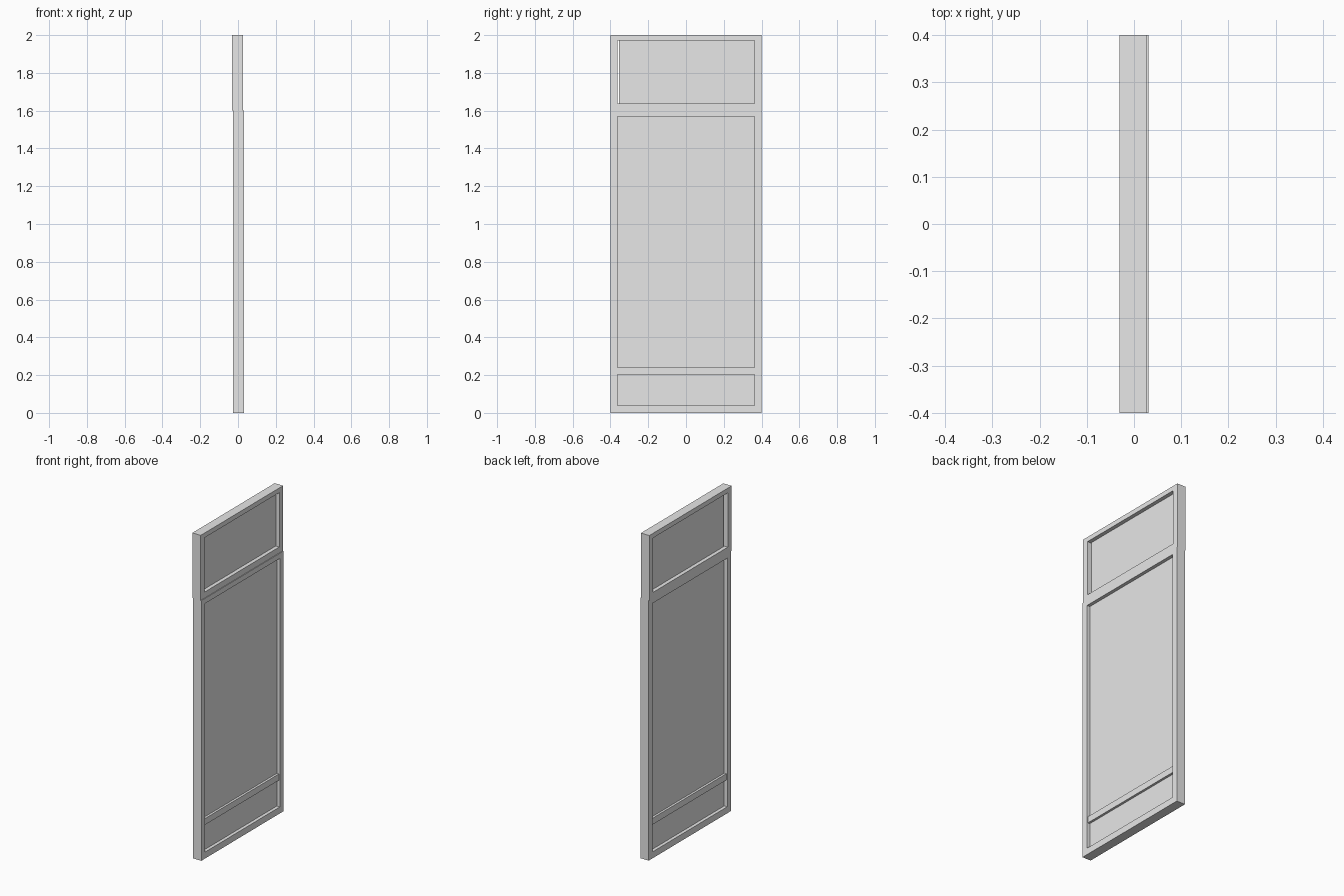
import bpy
import bmesh

cube = bpy.data.objects.get("Cube")
if cube:
    bpy.data.objects.remove(cube, do_unlink=True)

# Single plain grey material
grey = bpy.data.materials.new("plain_grey")
grey.use_nodes = True
colour = (0.8, 0.8, 0.8, 1)
grey.diffuse_color = colour
grey.node_tree.nodes["Principled BSDF"].inputs["Base Color"].default_value = colour


def finish(name, bm):
    bmesh.ops.recalc_face_normals(bm, faces=bm.faces)
    mesh = bpy.data.meshes.new(name)
    bm.to_mesh(mesh)
    bm.free()
    mesh.materials.append(grey)
    obj = bpy.data.objects.new(name, mesh)
    bpy.context.collection.objects.link(obj)
    return obj


def box(name, x, y, z):
    """Box from (low, high) ranges on each axis."""
    bm = bmesh.new()
    bmesh.ops.create_cube(bm, size=1)
    for v in bm.verts:
        v.co = [r[0] if c < 0 else r[1] for c, r in zip(v.co, (x, y, z))]
    return finish(name, bm)


def frame(name, x, outer_y, outer_z, inner_y, inner_z):
    """Rectangular ring extruded through the thickness x."""
    bm = bmesh.new()

    def loop(px, y, z):
        corners = ((y[0], z[0]), (y[1], z[0]), (y[1], z[1]), (y[0], z[1]))
        return [bm.verts.new((px, a, b)) for a, b in corners]

    # Walk round the cross-section: outer back, outer front, inner front, inner back
    loops = [loop(x[0], outer_y, outer_z), loop(x[1], outer_y, outer_z),
             loop(x[1], inner_y, inner_z), loop(x[0], inner_y, inner_z)]
    for k in range(4):
        a, b = loops[k], loops[(k + 1) % 4]
        for i in range(4):
            j = (i + 1) % 4
            bm.faces.new((a[i], a[j], b[j], b[i]))
    return finish(name, bm)


def around(centre, half):
    return centre - half, centre + half


SHIFT = 0.002          # upper and lower sections are offset through the thickness
HALF_THICK = 0.0285
outer = around(0, 0.4)
inner = around(0, 0.363)
split = 1.6

# Upper section: frame and thin pane with a narrow gap on one side
frame("upper_frame", around(-SHIFT, HALF_THICK), outer, (split, 2), inner, (1.637, 1.971))
box("upper_pane", around(-SHIFT, 0.005), (-0.356, inner[1]), (1.637, 1.971))

# Lower section: frame, panel, cross rail
frame("lower_frame", around(SHIFT, HALF_THICK), outer, (0, split), inner, (0.04, 1.568))
box("lower_panel", around(SHIFT, 0.008), inner, (0.04, 1.568))
box("cross_rail", around(SHIFT, 0.022), inner, (0.202, 0.241))
